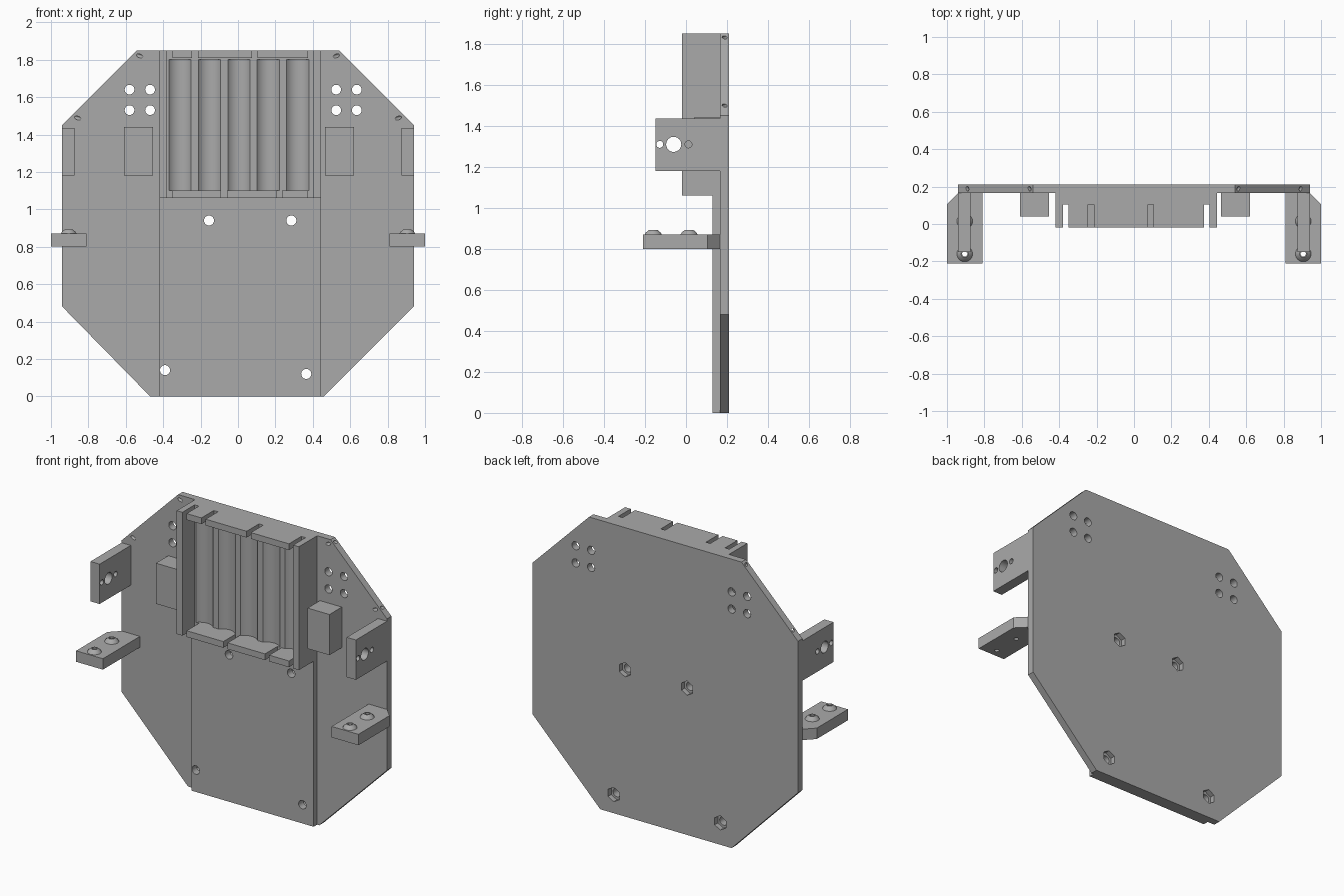
import bpy, bmesh, math
from mathutils import Vector

cube = bpy.data.objects.get("Cube")
if cube:
    bpy.data.objects.remove(cube)

grey = bpy.data.materials.new("plain grey")
grey.use_nodes = True
COLOUR = (0.4, 0.4, 0.4, 1)
grey.diffuse_color = COLOUR
grey.node_tree.nodes["Principled BSDF"].inputs["Base Color"].default_value = COLOUR


def finish(name, bm):
    bmesh.ops.recalc_face_normals(bm, faces=bm.faces)
    mesh = bpy.data.meshes.new(name)
    bm.to_mesh(mesh)
    bm.free()
    mesh.materials.append(grey)
    ob = bpy.data.objects.new(name, mesh)
    bpy.context.collection.objects.link(ob)
    return ob


def prism(name, outline, axis, lo, hi):
    """Extrude a 2D outline along y (outline in x, z) or z (outline in x, y)."""
    bm = bmesh.new()
    place = (lambda a, b: (a, lo, b)) if axis == "y" else (lambda a, b: (a, b, lo))
    face = bm.faces.new([bm.verts.new(place(a, b)) for a, b in outline])
    new = bmesh.ops.extrude_face_region(bm, geom=[face])["geom"]
    shift = Vector((0, hi - lo, 0) if axis == "y" else (0, 0, hi - lo))
    bmesh.ops.translate(bm, vec=shift, verts=[v for v in new if isinstance(v, bmesh.types.BMVert)])
    return finish(name, bm)


def box(name, x, y, z):
    return prism(name, [(x[0], y[0]), (x[1], y[0]), (x[1], y[1]), (x[0], y[1])], "z", *z)


def rod(start, end, radius, sides=24):
    """A cylinder between two points, used for drilling."""
    a, b = Vector(start), Vector(end)
    bm = bmesh.new()
    bmesh.ops.create_cone(bm, cap_ends=True, segments=sides, radius1=radius,
                          radius2=radius, depth=(b - a).length)
    bm.transform((b - a).to_track_quat("Z", "Y").to_matrix().to_4x4())
    bmesh.ops.translate(bm, vec=(a + b) / 2, verts=bm.verts)
    return finish("drill", bm)


def activate(ob):
    bpy.ops.object.select_all(action="DESELECT")
    ob.select_set(True)
    bpy.context.view_layer.objects.active = ob


def smooth(ob):
    activate(ob)
    bpy.ops.object.shade_smooth_by_angle(angle=math.radians(30))


def cut(ob, drills):
    for drill in drills:
        mod = ob.modifiers.new("hole", "BOOLEAN")
        mod.operation = "DIFFERENCE"
        mod.solver = "EXACT"
        mod.object = drill
        activate(ob)
        bpy.ops.object.modifier_apply(modifier=mod.name)
        bpy.data.objects.remove(drill)
    smooth(ob)


FRONT, BACK, TOP = 0.165, 0.21, 1.85
BOLTS = [(-0.155, 0.94), (0.285, 0.94), (-0.39, 0.14), (0.365, 0.12)]

# Octagonal base plate with bolt holes, nut pockets, sensor holes and edge holes
plate = prism("base_plate", [(-0.47, 0), (0.46, 0), (0.94, 0.48), (0.94, 1.45), (0.54, TOP),
                             (-0.54, TOP), (-0.94, 1.45), (-0.94, 0.48)], "y", FRONT, BACK)
drills = [rod((x, 0, z), (x, 0.3, z), 0.027) for x, z in BOLTS]
drills += [rod((x, 0.178, z), (x, 0.3, z), 0.046, 6) for x, z in BOLTS]
drills += [rod((x, 0, z), (x, 0.3, z), 0.026)
           for x in (-0.58, -0.47, 0.525, 0.635) for z in (1.53, 1.64)]
for side in (-1, 1):
    for x, z in ((0.525, 1.82), (0.857, 1.488)):
        step = Vector((side * 0.035, 0.025, 0.012))
        start = Vector((side * x, FRONT, z))
        drills.append(rod(start - step, start + step * 2, 0.01, 16))
cut(plate, drills)

# Raised centre panel
LEFT, RIGHT = -0.42, 0.445
panel = box("centre_panel", (LEFT, RIGHT), (0.13, FRONT), (0, 1.06))
cut(panel, [rod((x, 0, z), (x, 0.16 + 0.04, z), 0.027) for x, z in BOLTS])

# Battery holder: grooved floor, side walls, slotted end walls
RIM, FLOOR = -0.02, 0.105
IN_L, IN_R = LEFT + 0.04, RIGHT - 0.04
outline = [(IN_L, FRONT), (IN_L, FLOOR)]
for i in range(5):
    centre = -0.31 + i * 0.1575
    for k in range(13):
        angle = math.radians(-50 + 100 * k / 12)
        outline.append((centre + 0.078 * math.sin(angle),
                        FLOOR + 0.078 * (math.cos(angle) - math.cos(math.radians(50)))))
outline += [(IN_R, FLOOR), (IN_R, FRONT)]
smooth(prism("battery_floor", outline, "z", 1.10, 1.80))

box("holder_wall_right", (LEFT, IN_L), (RIM, FRONT), (1.06, TOP))
box("holder_wall_left", (IN_R, RIGHT), (RIM, FRONT), (1.06, TOP))
SLOT = 0.03
for name, base, wall, slots in (("top", (1.80, TOP), (1.81, TOP), (-0.245, 0.075)),
                                ("bottom", (1.06, 1.10), (1.06, 1.10), (-0.09, 0.205))):
    box(f"holder_{name}_base", (IN_L, IN_R), (FLOOR, FRONT), base)
    starts = [IN_L + SLOT] + [s + SLOT for s in slots]
    ends = list(slots) + [IN_R - SLOT]
    for i, span in enumerate(zip(starts, ends)):
        box(f"holder_{name}_wall_{i + 1}", span, (RIM, FLOOR), wall)

# Solid blocks beside the holder
box("block_right", (-0.61, -0.455), (0.04, FRONT), (1.18, 1.44))
box("block_left", (0.465, 0.62), (0.04, FRONT), (1.18, 1.44))

for side, name in ((-1, "right"), (1, "left")):
    # Upright bracket with a large hole between two small ones
    x = sorted((side * 0.875, side * 0.94))
    bracket = box(f"upright_bracket_{name}", x, (-0.15, FRONT), (1.18, 1.435))
    cut(bracket, [rod((side * 0.8, y, 1.31), (side, y, 1.31), r)
                  for y, r in ((-0.06, 0.037), (-0.128, 0.017), (0.012, 0.017))])

    # Level bracket with a clipped outer corner
    shape = [(0.81, -0.21), (1, -0.21), (1, 0.105), (0.94, FRONT), (0.81, FRONT)]
    shelf = prism(f"level_bracket_{name}", [(side * a, b) for a, b in shape], "z", 0.80, 0.87)
    cut(shelf, [rod((side * 0.905, y, 0.7), (side * 0.905, y, 1), 0.014) for y in (-0.16, 0.015)])

    # Domed collars around the two holes
    for i, y in enumerate((-0.16, 0.015)):
        bm = bmesh.new()
        rings = []
        for r, z in ((0.014, 0.868), (0.043, 0.868), (0.036, 0.88), (0.02, 0.893), (0.014, 0.893)):
            rings.append([bm.verts.new((side * 0.905 + r * math.cos(t * math.tau / 24),
                                        y + r * math.sin(t * math.tau / 24), z)) for t in range(24)])
        for a, b in zip(rings, rings[1:] + rings[:1]):
            for t in range(24):
                n = (t + 1) % 24
                bm.faces.new((a[t], a[n], b[n], b[t]))
        smooth(finish(f"collar_{name}_{i + 1}", bm))
